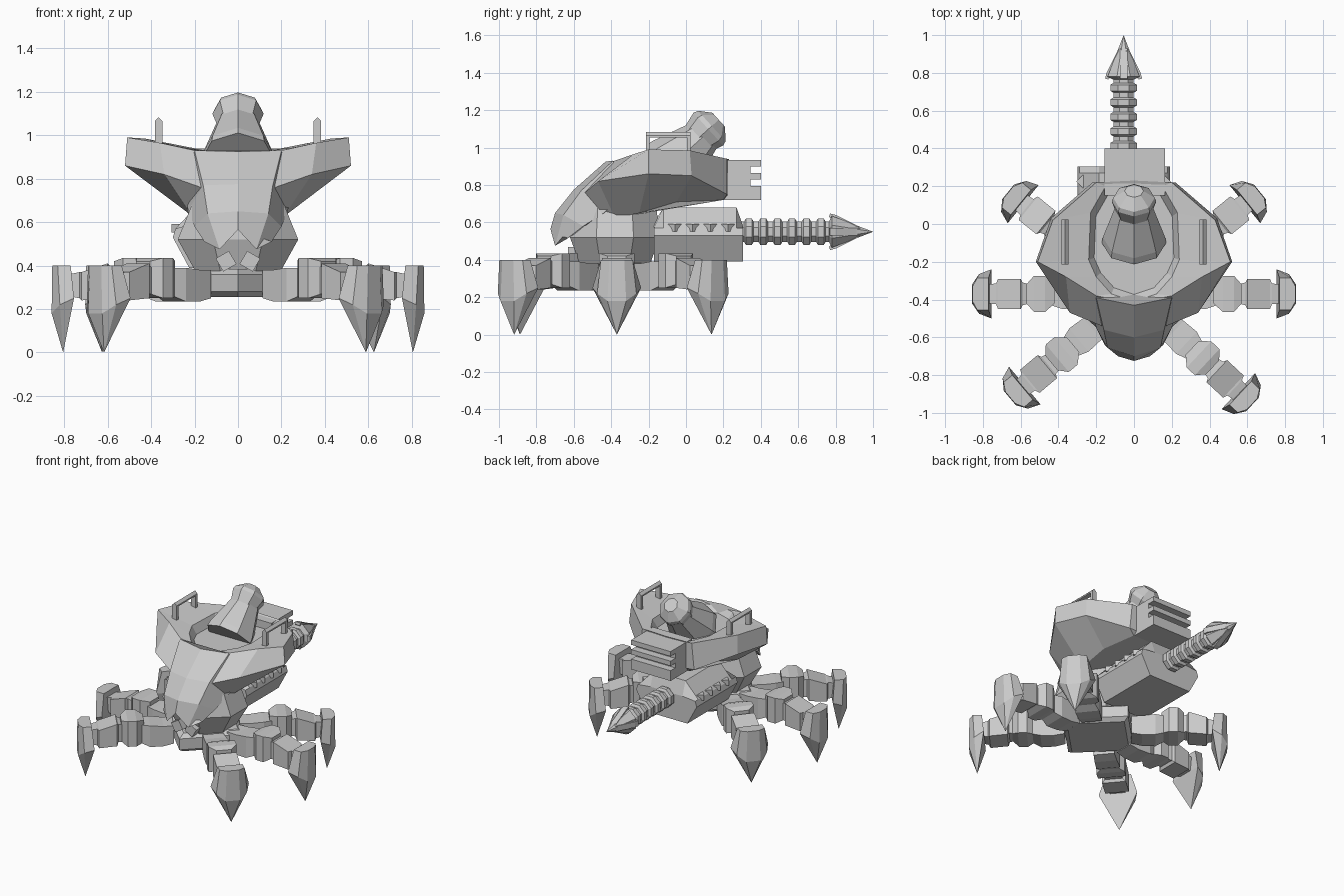
import bpy, bmesh, math
from mathutils import Vector, Matrix

if "Cube" in bpy.data.objects:
    bpy.data.objects.remove(bpy.data.objects["Cube"])


def loft(name, rings, mat=None):
    """Skin a list of equal-length closed loops and cap both ends."""
    bm = bmesh.new()
    vs = [[bm.verts.new(Vector(p)) for p in r] for r in rings]
    n = len(vs[0])
    for r0, r1 in zip(vs, vs[1:]):
        for i in range(n):
            j = (i + 1) % n
            bm.faces.new((r0[i], r0[j], r1[j], r1[i]))
    bm.faces.new(vs[0])
    bm.faces.new(vs[-1])
    bmesh.ops.remove_doubles(bm, verts=bm.verts, dist=1e-4)
    bmesh.ops.recalc_face_normals(bm, faces=bm.faces)
    if mat:
        bm.transform(mat)
    me = bpy.data.meshes.new(name)
    bm.to_mesh(me)
    bm.free()
    ob = bpy.data.objects.new(name, me)
    bpy.context.collection.objects.link(ob)
    return ob


def sym(half):
    """Mirror a half loop (starts and ends on x = 0) into a full loop."""
    return half + [(-x, y, z) for x, y, z in reversed(half[1:-1])]


def rect(r, hw, z0, z1):
    return [(r, -hw, z0), (r, hw, z0), (r, hw, z1), (r, -hw, z1)]


def box(name, lo, hi, mat=None):
    (x0, y0, z0), (x1, y1, z1) = lo, hi
    return loft(name, [[(x, y0, z0), (x, y1, z0), (x, y1, z1), (x, y0, z1)] for x in (x0, x1)], mat)


def lathe(name, prof, origin, axis, sides=8, phase=.5):
    """Revolve (radius, distance) pairs around an axis."""
    q = Vector((0, 0, 1)).rotation_difference(Vector(axis))
    mat = Matrix.Translation(origin) @ q.to_matrix().to_4x4()
    st = math.tau / sides
    rings = [[(max(r, 2e-4) * math.cos((i + phase) * st), max(r, 2e-4) * math.sin((i + phase) * st), d)
              for i in range(sides)] for r, d in prof]
    return loft(name, rings, mat)


# Six radial legs: root, knuckle, shin and pointed foot
HUB = Vector((0, -.37, 0))
for k, deg in enumerate((0, 39, -43, 180, 141, 220)):
    m = Matrix.Translation(HUB) @ Matrix.Rotation(math.radians(deg), 4, 'Z')
    loft(f"leg_root_{k}", [rect(.22, .07, .25, .38), rect(.29, .075, .235, .38), rect(.38, .08, .235, .39),
                           rect(.44, .06, .26, .39)], m)
    loft(f"leg_knuckle_{k}", [rect(.42, .05, .26, .42), rect(.47, .095, .25, .435), rect(.53, .095, .25, .435),
                              rect(.57, .05, .27, .42)], m)
    loft(f"leg_shin_{k}", [rect(.55, .05, .27, .39), rect(.59, .06, .27, .40), rect(.60, .08, .25, .41),
                           rect(.72, .08, .24, .37), rect(.73, .055, .25, .37), rect(.78, .05, .26, .36)], m)
    foot = [[(.77, -.085, .40), (.83, -.085, .40), (.855, -.04, .40), (.855, .04, .40), (.83, .085, .40), (.77, .085, .40)],
            [(.755, -.13, .25), (.82, -.105, .22), (.858, -.05, .18), (.858, .05, .18), (.82, .105, .22), (.755, .13, .25)],
            [(.805, 0, 0)] * 6]
    loft(f"leg_foot_{k}", foot, m)

# Hub: diamond plate below a small column
lathe("hub_plate", [(.27, .255), (.31, .28), (.31, .36), (.26, .385)], HUB, (0, 0, 1), 4, 0)
lathe("hub_column", [(.2, .27), (.2, .40)], HUB, (0, 0, 1))


# Waist: faceted octagon
def oct_ring(rx, ry, z):
    return [(rx * math.cos(a), -.38 + ry * math.sin(a), z)
            for a in [(i + .5) * math.tau / 8 for i in range(8)]]


loft("waist", [oct_ring(.21, .20, .37), oct_ring(.30, .26, .52), oct_ring(.23, .24, .68)])

# Carapace: funnel-shaped shell with wide shoulders and a sunken top
rim = [(0, -.42, .92), (.2, -.38, .93), (.36, -.28, .965), (.51, -.2, .99), (.43, .02, .985), (.2, .22, .94), (0, .23, .94)]
mid = [(0, -.59, .76), (.17, -.54, .76), (.34, -.47, .82), (.52, -.2, .86), (.44, .03, .85), (.22, .22, .75), (0, .23, .74)]
low = [(0, -.54, .61), (.17, -.46, .61), (.21, -.38, .625), (.24, -.25, .65), (.22, -.05, .71), (.17, .2, .72), (0, .2, .72)]
lip = [(0, -.41, .92), (.12, -.37, .92), (.20, -.28, .93), (.24, -.19, .94), (.23, .06, .94), (.15, .2, .93), (0, .2, .93)]
well = [(x * .88, (y + .1) * .88 - .1, .88) for x, y, z in lip]
loft("carapace", [sym(r) for r in (low, mid, rim, lip, well)])

# Beak: hooked front plate with two lower lobes
beak = [
    [(0, -.725, .565), (.085, -.70, .475), (.155, -.64, .51), (.08, -.60, .55), (0, -.60, .58)],
    [(0, -.70, .65), (.14, -.655, .64), (.20, -.55, .58), (.1, -.5, .6), (0, -.5, .6)],
    [(0, -.60, .775), (.16, -.56, .77), (.23, -.44, .65), (.1, -.42, .62), (0, -.42, .62)],
    [(0, -.43, .925), (.2, -.39, .93), (.24, -.33, .75), (.1, -.36, .70), (0, -.36, .70)],
]
loft("beak", [sym(r) for r in beak])

# Twin blocks below the beak
for s in (-1, 1):
    m = Matrix.Translation((s * .055, -.57, .42)) @ Matrix.Rotation(s * math.radians(30), 4, 'Y')
    box("chin_block", (-.035, -.06, -.035), (.035, .10, .035), m)

# Tilted top gun with faceted muzzle
ax = (0, .74, .67)
lathe("gun_barrel", [(.17, 0), (.165, .04), (.095, .27)], (0, -.10, .885), ax, 8, 0)
lathe("gun_muzzle", [(.095, 0), (.118, .08), (.11, .105), (.05, .155)], (0, .06, 1.045), ax, 8, 0)

# Shoulder handles
for s in (-1, 1):
    x = s * .365
    for y in (-.205, .015):
        box("handle_post", (x - .018, y - .01, .93), (x + .018, y + .01, 1.065))
    loft("handle_bar", [[(x - .018, y, 1.055), (x + .018, y, 1.055), (x + .018, y, 1.065),
                         (x, y, 1.083), (x - .018, y, 1.065)] for y in (-.215, .025)])

# Rear vent: comb profile extruded across
comb = [(.15, .72), (.40, .72), (.40, .795), (.345, .795), (.345, .83), (.40, .83),
        (.40, .865), (.345, .865), (.345, .90), (.40, .90), (.40, .935), (.15, .935)]
loft("rear_vent", [[(x, y, z) for y, z in comb] for x in (-.155, .165)])

# Offset rear housing with hexagonal section
CX = -.055


def hexa(y, k, top):
    return [(CX + x, y, z) for x, z in ((-.17, .39), (.17, .39), (.245, .53), (.245 * k, .57), (.13, top),
                                       (-.13, top), (-.245 * k, .57), (-.245, .53))]


loft("rear_housing", [hexa(-.17, .95, .60), hexa(-.12, .95, .68), hexa(.27, .95, .68), hexa(.305, .95, .58)])
for s in (-1, 1):
    for i in range(4):
        m = Matrix.Translation((CX + s * .215, -.06 + i * .095, .572)) @ Matrix.Rotation(math.pi / 4, 4, 'Z')
        box("housing_stud", (-.025, -.025, -.02), (.025, .025, .02), m)

# Ribbed drill shaft and barbed head
prof = [(.058, -.02)]
for i in range(6):
    d = .01 + i * .077
    prof += [(.058, d), (.076, d + .01), (.076, d + .042), (.058, d + .052)]
prof += [(.058, .47)]
lathe("drill_shaft", prof, (CX, .30, .55), (0, 1, 0))
lathe("drill_head", [(.06, 0), (.092, .015), (0, .235)], (CX, .765, .55), (0, 1, 0))
for i in range(4):
    m = Matrix.Translation((CX, 0, .55)) @ Matrix.Rotation(i * math.pi / 2, 4, 'Y')
    loft("drill_barb", [[(x, .765, .08), (x, .77, .098), (x, .80, .09), (x, .93, .025), (x, .80, .05)]
                        for x in (-.02, .02)], m)
